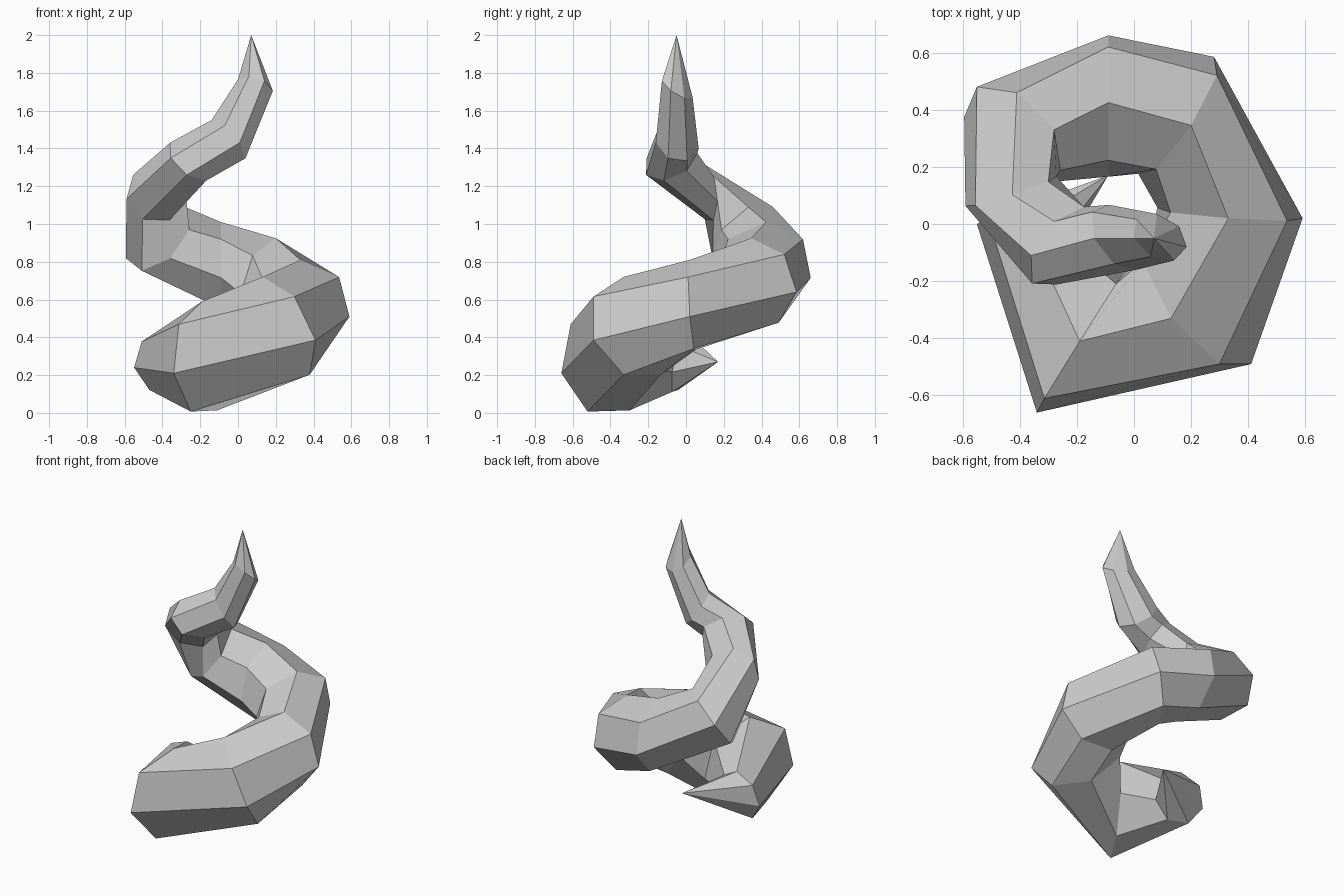
import bpy
import bmesh
from math import sin, tau
from mathutils import Vector

cube = bpy.data.objects.get("Cube")
if cube:
    bpy.data.objects.remove(cube, do_unlink=True)

SIDES = 7
STEP = tau / SIDES

# Sharp ends of the coil
lower_tip = Vector((-.09, .17, .27))
upper_tip = Vector((.07, -.05, 2))

# Cross-sections from bottom to top: centre, outer corner, corner two steps on
sections = [
    ((-.39, -.03, .265), (-.55, 0, .24), (-.38, 0, .43)),
    ((-.185, -.41, .285), (-.34, -.66, .21), (-.19, -.41, .59)),
    ((.222, -.278, .448), (.41, -.49, .385), (.13, -.33, .72)),
    ((.335, .035, .562), (.59, .02, .51), (.33, .02, .81)),
    ((.157, .374, .689), (.28, .585, .64), (.2, .345, .925)),
    ((-.09, .415, .769), (-.09, .66, .715), (-.09, .425, 1.01)),
    ((-.423, .314, .93), (-.55, .48, .97), (-.28, .33, 1.09)),
    ((-.43, .113, 1.16), (-.555, .065, 1.26), (-.3, .148, 1.25)),
    ((-.248, -.082, 1.338), (-.36, -.11, 1.43), (-.175, .06, 1.375)),
    ((-.057, -.047, 1.44), (-.14, -.05, 1.55), (-.087, .067, 1.4)),
    ((.09, -.047, 1.723), (0, -.05, 1.765), (.08, .035, 1.67)),
]


def section_points(centre, first, third):
    """Walk around a regular section given by its centre and two corners."""
    c = Vector(centre)
    a, b = Vector(first) - c, Vector(third) - c
    span = 2 * STEP
    for k in range(SIDES):
        t = k * STEP
        yield c + (a * sin(span - t) + b * sin(t)) / sin(span)


def bridge(bm, low, high):
    """Join two neighbouring sections with a band of quads."""
    for k in range(SIDES):
        n = (k + 1) % SIDES
        bm.faces.new((low[k], low[n], high[n], high[k]))


def cap(bm, ring, tip):
    """Close a section with a pointed fan."""
    point = bm.verts.new(tip)
    for k in range(SIDES):
        bm.faces.new((ring[k], ring[(k + 1) % SIDES], point))


# Coiled body
bm = bmesh.new()
rings = [[bm.verts.new(p) for p in section_points(*s)] for s in sections]
for low, high in zip(rings, rings[1:]):
    bridge(bm, low, high)

# Pointed ends
cap(bm, rings[0], lower_tip)
cap(bm, rings[-1], upper_tip)
bmesh.ops.recalc_face_normals(bm, faces=bm.faces[:])

mesh = bpy.data.meshes.new("spiral_horn")
bm.to_mesh(mesh)
bm.free()
horn = bpy.data.objects.new("spiral_horn", mesh)
bpy.context.collection.objects.link(horn)

# Plain grey, flat faces
grey = bpy.data.materials.new("light_grey")
grey.use_nodes = True
colour = (.6, .6, .6, 1)
grey.diffuse_color = colour
grey.node_tree.nodes["Principled BSDF"].inputs["Base Color"].default_value = colour
mesh.materials.append(grey)
